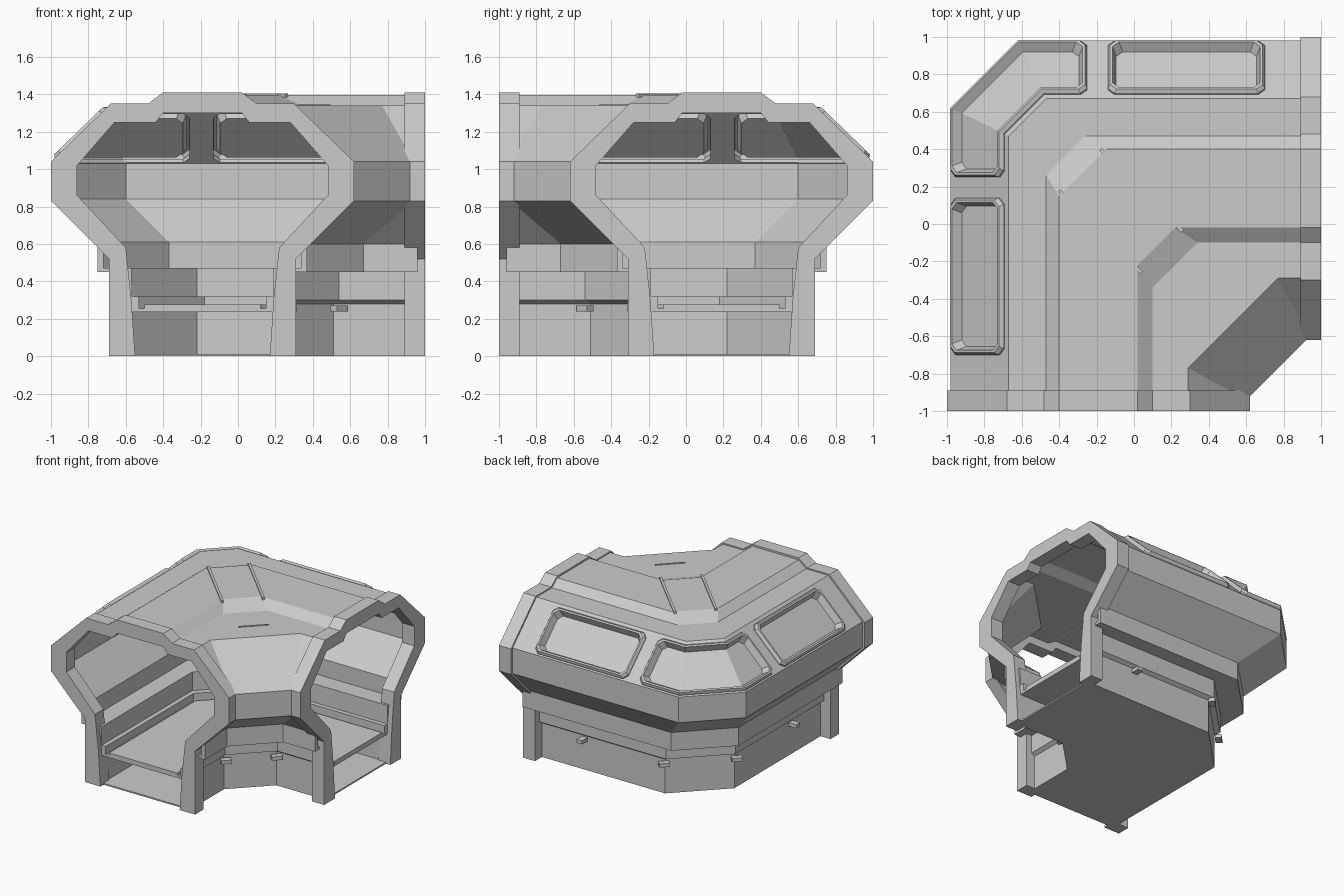
import bpy
import bmesh
from mathutils import Matrix, Vector

if "Cube" in bpy.data.objects:
    bpy.data.objects.remove(bpy.data.objects["Cube"], do_unlink=True)

grey = bpy.data.materials.new("light_grey")
grey.use_nodes = True
grey.diffuse_color = (0.6, 0.6, 0.6, 1)
grey.node_tree.nodes["Principled BSDF"].inputs["Base Color"].default_value = (0.6, 0.6, 0.6, 1)


def flip(p):
    """Mirror across the diagonal that swaps the two corridor arms."""
    return Vector((-p[1], -p[0], p[2]))


def add(name, bm):
    mesh = bpy.data.meshes.new(name)
    bm.to_mesh(mesh)
    bm.free()
    mesh.materials.append(grey)
    ob = bpy.data.objects.new(name, mesh)
    bpy.context.collection.objects.link(ob)
    return ob


def make(name, verts, faces):
    bm = bmesh.new()
    vs = [bm.verts.new(v) for v in verts]
    for f in faces:
        bm.faces.new([vs[i] for i in f])
    bmesh.ops.recalc_face_normals(bm, faces=bm.faces)
    return add(name, bm)


def box(name, centre, size, angle=0.0):
    bm = bmesh.new()
    bmesh.ops.create_cube(bm, size=1)
    bm.transform(Matrix.Translation(centre) @ Matrix.Rotation(angle, 4, "Z")
                 @ Matrix.Diagonal((*size, 1)))
    return add(name, bm)


def sweep(name, profile, end=-0.96):
    """Carry a closed (x, z, corner) section along both arms and the cut corner."""
    verts, faces, n = [], [], len(profile)
    for x, z, c in profile:
        a, b = Vector((x, end, z)), Vector((x, max(x + c, end + 0.005), z))
        verts += [a, b, flip(b), flip(a)]
    for i in range(n):
        j = (i + 1) % n
        for k in range(3):
            faces.append((4 * i + k, 4 * j + k, 4 * j + k + 1, 4 * i + k + 1))
    faces += [[4 * i for i in range(n)], [4 * i + 3 for i in range(n)]]
    return make(name, verts, faces)


# Thin corridor shell: outer skirt, over the roof, down to the inner skirt, and back
outside = [
    (-0.6, 0, 0.83), (-0.6, 0.28, 0.83), (-0.63, 0.3, 0.89), (-0.63, 0.45, 0.89),
    (-0.75, 0.45, 1.14), (-0.75, 0.6, 1.14), (-0.98, 0.83, 1.6), (-0.98, 1.04, 1.6),
    (-0.67, 1.34, 1.14), (-0.47, 1.34, 0.73), (-0.4, 1.395, 0.55),
    (0.02, 1.395, -0.24), (0.1, 1.34, -0.44), (0.29, 1.34, -1.06),
    (0.6, 1.04, -1.54), (0.6, 0.83, -1.54), (0.37, 0.6, -1.04), (0.37, 0.45, -1.04),
    (0.26, 0.45, -0.8), (0.26, 0.3, -0.8), (0.23, 0.28, -0.74), (0.23, 0, -0.74),
]
inside = [
    (0.18, 0, -0.64), (0.19, 0.47, -0.66), (0.34, 0.47, -0.98), (0.34, 0.61, -0.98),
    (0.57, 0.84, -1.49), (0.57, 1.03, -1.49), (0.28, 1.315, -1.03), (0.1, 1.315, -0.43),
    (0.02, 1.36, -0.23), (-0.4, 1.36, 0.54), (-0.47, 1.315, 0.72), (-0.66, 1.315, 1.11),
    (-0.95, 1.03, 1.55), (-0.95, 0.84, 1.55), (-0.72, 0.61, 1.09), (-0.72, 0.47, 1.09),
    (-0.57, 0.47, 0.79), (-0.56, 0, 0.78),
]
shell = sweep("corridor_shell", outside + inside)


# Floor, base and edge trims
def strip(name, x0, x1, z0, z1, c0, c1):
    sweep(name, [(x0, z0, c0), (x0, z1, c0), (x1, z1, c1), (x1, z0, c1)])


strip("base_plate", -0.58, 0.2, 0, 0.012, 0.8, -0.68)
strip("floor_deck", -0.57, 0.19, 0.235, 0.255, 0.78, -0.66)
strip("floor_panel", -0.5, 0.12, 0.255, 0.275, 0.66, -0.53)
strip("outer_floor_trim", -0.58, -0.53, 0.25, 0.32, 0.78, 0.71)
strip("inner_floor_trim", 0.15, 0.2, 0.25, 0.32, -0.58, -0.68)

# Portal frames with legs, one at the end of each arm: (outer u, z, inner u, z)
half = [
    (0.21, 1.41, 0.21, 1.3), (0.29, 1.35, 0.25, 1.25), (0.49, 1.35, 0.47, 1.25),
    (0.81, 1.04, 0.67, 1.02), (0.81, 0.83, 0.67, 0.86), (0.5, 0.52, 0.41, 0.58),
    (0.5, 0.3, 0.38, 0.3), (0.5, 0, 0.36, 0),
]
ring = [(-a, b, -c, d) for a, b, c, d in reversed(half)] + half
for name, turned in (("front_portal_frame", False), ("side_portal_frame", True)):
    verts, faces = [], []
    for a, b, c, d in ring:
        verts += [Vector((u - 0.19, y, z)) for u, z in ((a, b), (c, d)) for y in (-1, -0.89)]
    if turned:
        verts = [flip(v) for v in verts]
    for i in range(0, len(verts) - 4, 4):
        for p, q in ((0, 1), (1, 3), (3, 2), (2, 0)):
            faces.append((i + p, i + q, i + 4 + q, i + 4 + p))
    e = len(verts) - 4
    faces += [(0, 1, 3, 2), (e, e + 1, e + 3, e + 2)]
    make(name, verts, faces)


# Windows lie on the sloped outer shoulder
def place(station, s, n):
    v, turned = station
    x, z, y = -0.98 + 0.31 * s - 0.7 * n, 1.04 + 0.3 * s + 0.72 * n, v
    if v is None:
        y = 0.62 - 0.15 * s + 0.29 * n
    p = Vector((x, y, z))
    return flip(p) if turned else p


def columns(start, stop, corners, d):
    """Stations across a window with chamfered corners, inset by d."""
    r = 0.035
    (a, fa), (b, fb) = start, stop
    way = -1 if fa == fb else 1
    low, high = 0.03 + d / 0.43, 0.93 - d / 0.43
    cut = r / 0.43
    return ([((a + d, fa), low + cut, high - cut), ((a + d + r, fa), low, high)]
            + [((None, f), low, high) for f in corners]
            + [((b + way * (d + r), fb), low, high),
               ((b + way * d, fb), low + cut, high - cut)])


def layers(start, stop, corners, steps):
    """Stack window outlines, each given as (inset, height), joined by side faces."""
    verts, faces = [], []
    for d, n in steps:
        cols = columns(start, stop, corners, d)
        verts += [place(st, lo, n) for st, lo, hi in cols]
        verts += [place(st, hi, n) for st, lo, hi in reversed(cols)]
    m = len(verts) // len(steps)
    for k in range(len(steps) - 1):
        for i in range(m):
            j = (i + 1) % m
            faces.append((k * m + i, k * m + j, k * m + m + j, k * m + m + i))
    return verts, faces, m


def cap(base, m):
    return [(base + i, base + i + 1, base + m - 2 - i, base + m - 1 - i)
            for i in range(m // 2 - 1)]


def window(name, start, stop, corners=()):
    rim = [(0, -0.02), (0, 0.012), (0.012, 0.03), (0.025, 0.03), (0.045, -0.025)]
    verts, faces, m = layers(start, stop, corners, rim)
    make(name, verts, faces + cap(4 * m, m))
    verts, faces, m = layers(start, stop, corners, [(0.008, -0.15), (0.008, 0.1)])
    cutter = make(name + "_cutter", verts, faces + cap(0, m) + cap(m, m))
    cutter.hide_render = True
    cutter.hide_set(True)
    mod = shell.modifiers.new(name, "BOOLEAN")
    mod.operation = "DIFFERENCE"
    mod.solver = "EXACT"
    mod.object = cutter


window("right_window", (-0.7, False), (0.14, False))
window("back_window", (-0.7, True), (0.14, True))
window("corner_window", (0.25, False), (0.25, True), (False, True))

# Roof seams beside the diagonal band, and a thin marker plate
quarter = 0.7853982
for name, turned in (("roof_seam_right", False), ("roof_seam_back", True)):
    p = Vector((-0.18, -0.04, 1.393))
    box(name, flip(p) if turned else p, (0.62, 0.02, 0.02), -quarter)
box("roof_marker", (0.41, -0.38, 1.341), (0.23, 0.012, 0.008), quarter)

# Small clips around the lower skirt
for i, (x, y, angle) in enumerate([(-0.63, -0.5, 0), (-0.63, 0.24, quarter),
                                   (0.27, -0.54, quarter)]):
    p = Vector((x, y, 0.255))
    for side, q in (("a", p), ("b", flip(p))):
        turn = angle if angle else (0 if side == "a" else 2 * quarter)
        box(f"skirt_clip_{i}_{side}", q, (0.08, 0.05, 0.03), turn)
